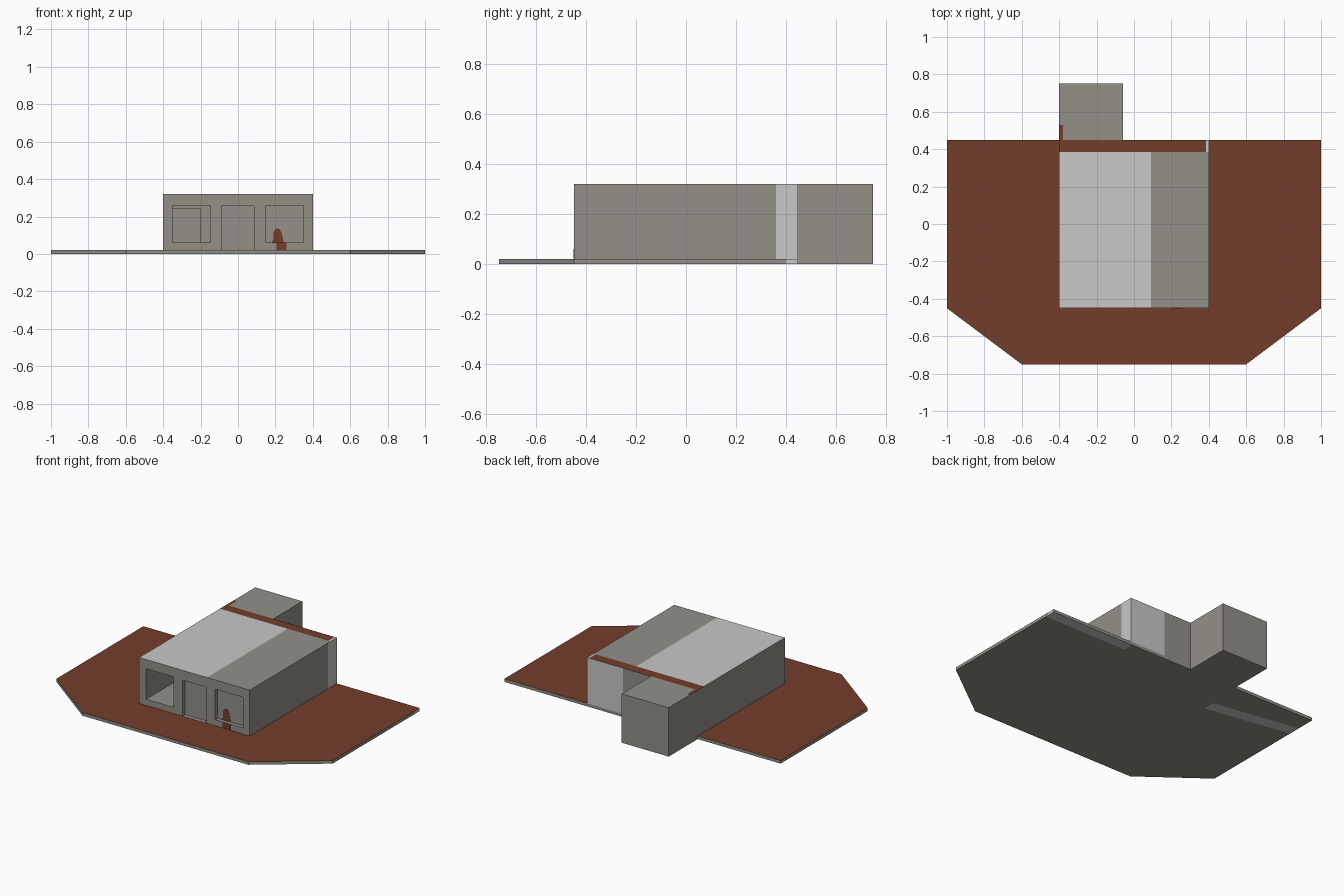
import bpy, bmesh, math
from mathutils import Vector

if "Cube" in bpy.data.objects:
    bpy.data.objects.remove(bpy.data.objects["Cube"])


def make_material(name, rgb):
    m = bpy.data.materials.new(name)
    m.diffuse_color = (*rgb, 1)
    m.use_nodes = True
    m.node_tree.nodes["Principled BSDF"].inputs["Base Color"].default_value = m.diffuse_color
    return m


TAUPE, LIGHT, BROWN = 0, 1, 2
MATS = [make_material("taupe concrete", (0.292, 0.279, 0.246)),
        make_material("light grey", (0.578, 0.578, 0.578)),
        make_material("rust brown", (0.171, 0.048, 0.023))]


def prism(name, outline, axis, depth, cuts=(), rule=None):
    """Extrude a flat outline along axis, slice it, colour faces by rule."""
    bm = bmesh.new()
    face = bm.faces.new([bm.verts.new(p) for p in outline])
    new = bmesh.ops.extrude_face_region(bm, geom=[face])["geom"]
    bmesh.ops.translate(bm, vec=Vector(axis) * depth,
                        verts=[v for v in new if isinstance(v, bmesh.types.BMVert)])
    bmesh.ops.recalc_face_normals(bm, faces=bm.faces[:])
    for point, normal in cuts:
        bmesh.ops.bisect_plane(bm, geom=bm.verts[:] + bm.edges[:] + bm.faces[:],
                               plane_co=point, plane_no=normal)
    bm.normal_update()
    if rule:
        for f in bm.faces:
            f.material_index = rule(f.calc_center_median(), f.normal)
    me = bpy.data.meshes.new(name)
    bm.to_mesh(me)
    bm.free()
    for m in MATS:
        me.materials.append(m)
    ob = bpy.data.objects.new(name, me)
    bpy.context.collection.objects.link(ob)
    return ob


def box(name, x0, x1, y0, y1, z0, z1, cuts=(), rule=None):
    outline = [(x0, y0, z0), (x1, y0, z0), (x1, y1, z0), (x0, y1, z0)]
    return prism(name, outline, (0, 0, 1), z1 - z0, cuts, rule)


def xcut(x):
    return (x, 0, 0), (1, 0, 0)


def ycut(y):
    return (0, y, 0), (0, 1, 0)


# Ground slab: brown top, taupe edges, two pale streaks underneath
def streak(c):
    return c.y + 0.17 * (c.x + 0.42)


def slab_rule(c, n):
    if n.z > 0.5:
        return BROWN
    if n.z < -0.5:
        right = c.x > 0.39 and c.y > 0.38
        left = c.x < -0.42 and 0.15 < streak(c) < 0.23
        return LIGHT if right or left else TAUPE
    return LIGHT if n.x > 0.9 and c.y > 0.4 else TAUPE


slab = [(-1, 0.45, 0), (-1, -0.45, 0), (-0.6, -0.75, 0),
        (0.6, -0.75, 0), (1, -0.45, 0), (1, 0.45, 0)]
prism("ground_slab", slab, (0, 0, 1), 0.02,
      [xcut(0.39), xcut(-0.42), ycut(0.38), ycut(0.4),
       ((-0.42, 0.15, 0), (0.17, 1, 0)), ((-0.42, 0.23, 0), (0.17, 1, 0))], slab_rule)


# Main building: roof in two greys with a brown band at the back
def house_rule(c, n):
    if n.z > 0.5:
        if c.y > 0.385:
            return BROWN if c.x < 0.385 else LIGHT
        return LIGHT if c.x < 0.09 else TAUPE
    if n.x > 0.5:
        return LIGHT if 0.36 < c.y < 0.445 else TAUPE
    if n.y > 0.5:
        return LIGHT if c.x > 0.14 else TAUPE
    return TAUPE


house = box("main_building", -0.4, 0.4, -0.45, 0.45, 0.02, 0.32,
            [xcut(0.09), xcut(0.14), xcut(0.385), ycut(0.36), ycut(0.385)], house_rule)

# Openings: deep left window, shallow door and right window
openings = [("left_window", -0.35, -0.15, -0.05, 0.06, 0.26),
            ("left_window_back", -0.35, -0.20, 0.34, 0.06, 0.24),
            ("door", -0.085, 0.085, -0.425, 0.021, 0.255),
            ("right_window", 0.15, 0.35, -0.425, 0.06, 0.26)]
for name, x0, x1, back, z0, z1 in openings:
    cutter = box(name + "_cutter", x0, x1, -0.5, back, z0, z1)
    cutter.hide_render = True
    cutter.hide_viewport = True
    mod = house.modifiers.new(name, "BOOLEAN")
    mod.operation = "DIFFERENCE"
    mod.solver = "EXACT"
    mod.object = cutter

# Rear annex with a small brown corner on its roof
box("rear_annex", -0.4, -0.06, 0.45, 0.75, 0, 0.32, [xcut(-0.38), ycut(0.53)],
    lambda c, n: BROWN if n.z > 0.5 and c.x < -0.38 and c.y < 0.53 else TAUPE)

# Rust stain on the right window and the wall below it
stain = [(0.18, 0.06), (0.245, 0.06), (0.235, 0.11), (0.22, 0.135),
         (0.20, 0.135), (0.19, 0.115), (0.19, 0.08)]
foot = [(0.205, 0.022), (0.26, 0.022), (0.26, 0.06), (0.205, 0.06)]
for name, pts, y in (("window_stain", stain, -0.425), ("wall_stain", foot, -0.45)):
    prism(name, [(x, y, z) for x, z in pts], (0, -1, 0), 0.002,
          rule=lambda c, n: BROWN)
